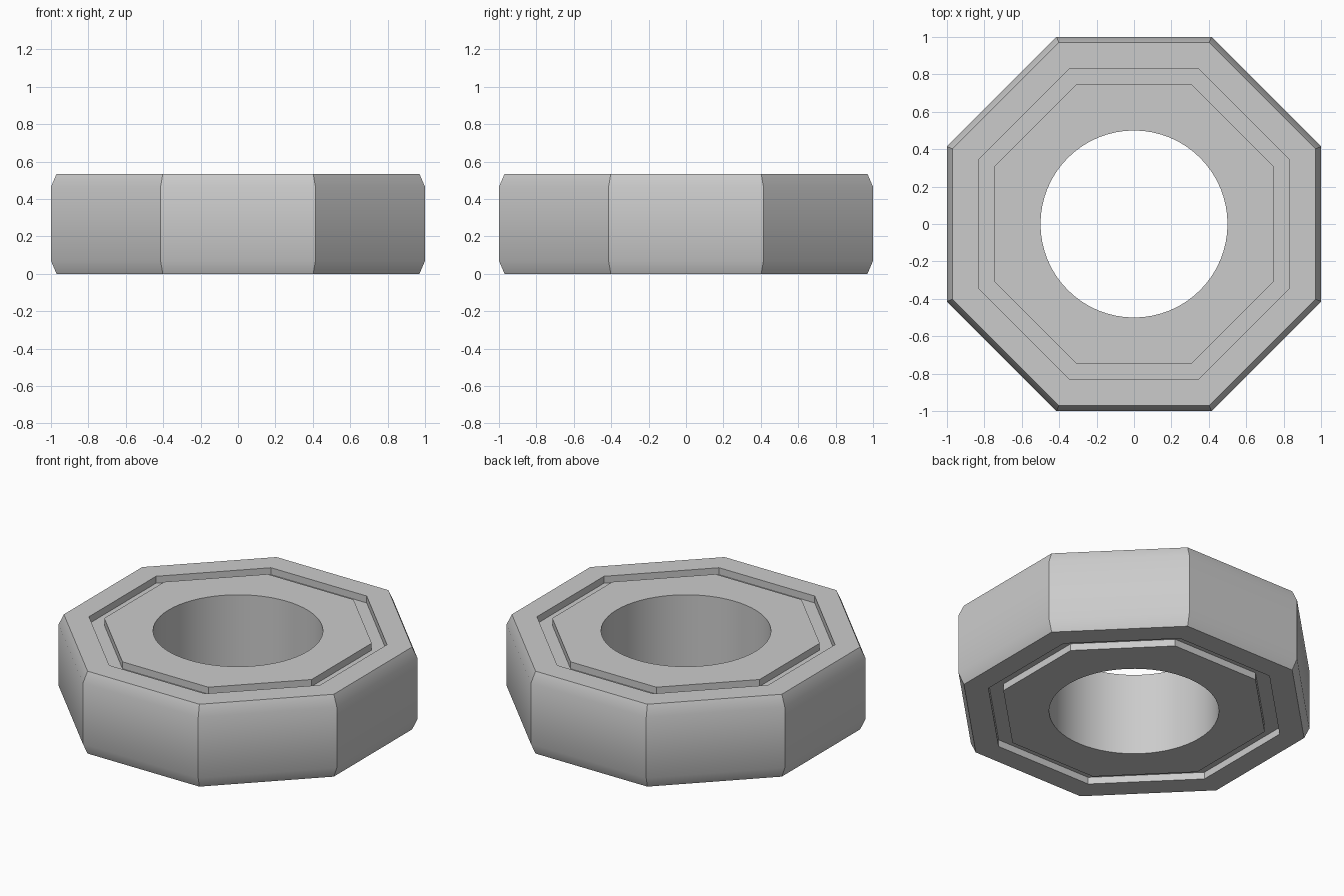
import bpy, bmesh, math

default = bpy.data.objects.get("Cube")
if default:
    bpy.data.objects.remove(default, do_unlink=True)

HEIGHT = 0.535
SIDES = 8
ARC = 8                     # bore segments per octagon side
BORE = 0.5
GROOVE = 0.045
CORNER = 1 / math.cos(math.pi / SIDES)

steel = bpy.data.materials.new("grey_steel")
steel.use_nodes = True
colour = (0.6, 0.6, 0.6, 1)
steel.diffuse_color = colour
steel.node_tree.nodes["Principled BSDF"].inputs["Base Color"].default_value = colour

bm = bmesh.new()


def ring(radius, z, count):
    start = math.pi / SIDES
    return [bm.verts.new((radius * math.cos(start + math.tau * i / count),
                          radius * math.sin(start + math.tau * i / count), z))
            for i in range(count)]


def bridge(a, b):
    n = len(a)
    for i in range(n):
        j = (i + 1) % n
        bm.faces.new((a[i], a[j], b[j], b[i]))


# Half profile (flat radius, height): inner land, groove, rim, chamfer
top = [(0.745, HEIGHT), (0.745, HEIGHT - GROOVE), (0.83, HEIGHT - GROOVE),
       (0.83, HEIGHT), (0.97, HEIGHT), (1, HEIGHT - 0.07)]
profile = top + [(r, HEIGHT - z) for r, z in reversed(top)]
rings = [ring(r * CORNER, z, SIDES) for r, z in profile]
for a, b in zip(rings, rings[1:]):
    bridge(a, b)

# Round bore, joined to the octagonal lands at both ends
bore = [ring(BORE, z, SIDES * ARC) for z in (HEIGHT, 0)]
bridge(*bore)
for land, circle in ((rings[0], bore[0]), (rings[-1], bore[1])):
    for i in range(SIDES):
        arc = [circle[(i * ARC + k) % len(circle)] for k in range(ARC, -1, -1)]
        bm.faces.new([land[i], land[(i + 1) % SIDES]] + arc)

bmesh.ops.recalc_face_normals(bm, faces=bm.faces)
mesh = bpy.data.meshes.new("octagonal_nut")
bm.to_mesh(mesh)
bm.free()
mesh.materials.append(steel)
nut = bpy.data.objects.new("octagonal_nut", mesh)
bpy.context.collection.objects.link(nut)

# Smooth bore and chamfers, crisp corners
bpy.ops.object.select_all(action='DESELECT')
nut.select_set(True)
bpy.context.view_layer.objects.active = nut
bpy.ops.object.shade_smooth_by_angle(angle=math.radians(30))
